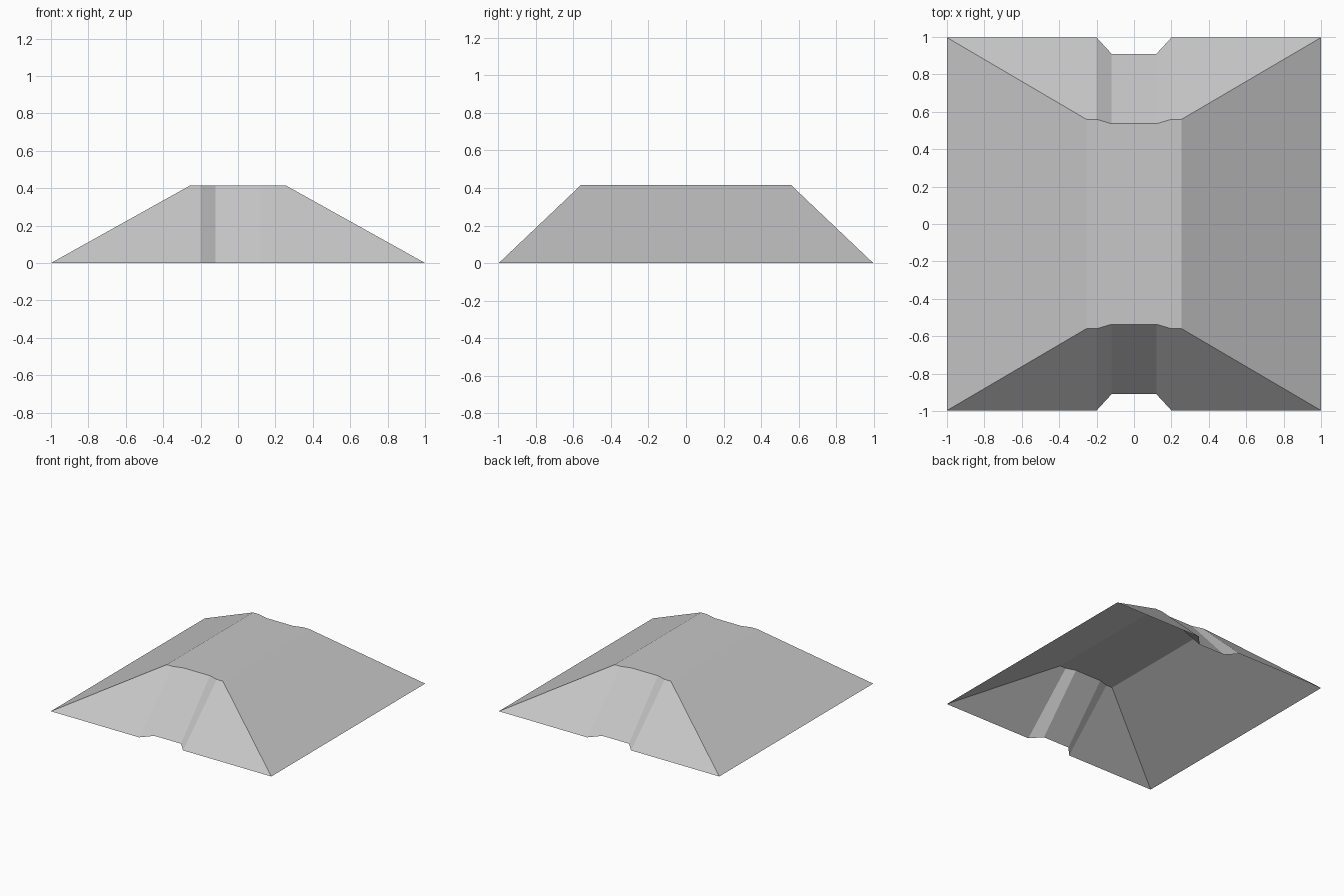
import bpy
import bmesh

cube = bpy.data.objects.get("Cube")
if cube:
    bpy.data.objects.remove(cube, do_unlink=True)

# Plain grey for the whole shell
COLOUR = (0.57, 0.57, 0.57, 1.0)
grey = bpy.data.materials.new("light_grey")
grey.use_nodes = True
grey.diffuse_color = COLOUR
grey.node_tree.nodes["Principled BSDF"].inputs["Base Color"].default_value = COLOUR

TOP_Z = 0.415
# Half profiles of one end wall, (x, y) from the corner to the middle groove
BASE = [(1.0, 0.997), (0.2, 0.997), (0.12, 0.91)]
RIDGE = [(0.255, 0.56), (0.2, 0.56), (0.12, 0.536)]


def full_row(bm, half, side, z):
    """Mirror a half profile across x and place it at the front or back."""
    points = [(-x, y) for x, y in half] + [(x, y) for x, y in reversed(half)]
    return [bm.verts.new((x, y * side, z)) for x, y in points]


bm = bmesh.new()
base = {s: full_row(bm, BASE, s, 0.0) for s in (-1, 1)}
ridge = {s: full_row(bm, RIDGE, s, TOP_Z) for s in (-1, 1)}
last = len(BASE) * 2 - 1

# Grooved end walls
for s in (-1, 1):
    for i in range(last):
        bm.faces.new((base[s][i], base[s][i + 1], ridge[s][i + 1], ridge[s][i]))

# Flat top strips between the two grooved ends
for i in range(last):
    bm.faces.new((ridge[-1][i], ridge[-1][i + 1], ridge[1][i + 1], ridge[1][i]))

# Long side slopes; the underside stays open
for i in (0, last):
    bm.faces.new((base[-1][i], ridge[-1][i], ridge[1][i], base[1][i]))

# Point every face outwards, which is upwards on this shell
for face in bm.faces:
    face.normal_update()
    if face.normal.z < 0:
        face.normal_flip()

mesh = bpy.data.meshes.new("hipped_roof")
bm.to_mesh(mesh)
bm.free()
mesh.materials.append(grey)
roof = bpy.data.objects.new("hipped_roof", mesh)
bpy.context.scene.collection.objects.link(roof)
